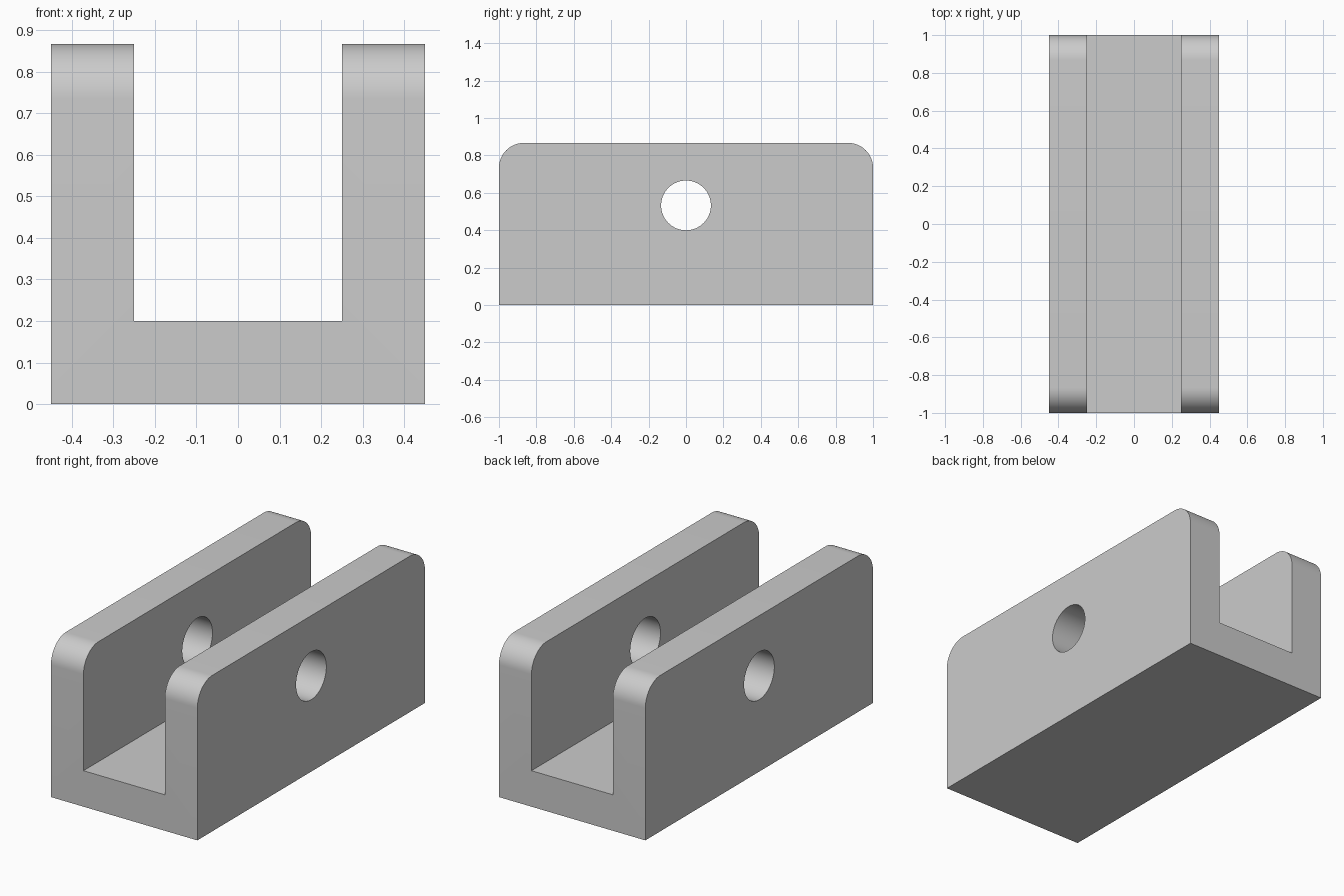
import bpy, bmesh, math

if "Cube" in bpy.data.objects:
    bpy.data.objects.remove(bpy.data.objects["Cube"], do_unlink=True)

HALF_WIDTH, HALF_SLOT, HALF_LENGTH = 0.45, 0.25, 1.0
HEIGHT, FLOOR = 0.867, 0.2
RADIUS, HOLE_Z = 0.133, 0.533

# Plain grey material
grey = bpy.data.materials.new("light grey")
grey.use_nodes = True
colour = (0.6, 0.6, 0.6, 1)
grey.diffuse_color = colour
grey.node_tree.nodes["Principled BSDF"].inputs["Base Color"].default_value = colour

# U-shaped channel, extruded along its length
half = [(HALF_WIDTH, 0), (HALF_WIDTH, HEIGHT), (HALF_SLOT, HEIGHT), (HALF_SLOT, FLOOR)]
profile = half + [(-x, z) for x, z in reversed(half)]
bm = bmesh.new()
face = bm.faces.new([bm.verts.new((x, -HALF_LENGTH, z)) for x, z in profile])
extruded = bmesh.ops.extrude_face_region(bm, geom=[face])["geom"]
bmesh.ops.translate(bm, vec=(0, 2 * HALF_LENGTH, 0),
                    verts=[g for g in extruded if isinstance(g, bmesh.types.BMVert)])

# Rounded upper corners at both ends of each wall
corners = [e for e in bm.edges
           if all(v.co.z > HEIGHT - 0.01 for v in e.verts)
           and abs(e.verts[0].co.y - e.verts[1].co.y) < 0.01]
bmesh.ops.bevel(bm, geom=corners, offset=RADIUS, offset_type='OFFSET',
                segments=16, profile=0.5, affect='EDGES')
bmesh.ops.recalc_face_normals(bm, faces=bm.faces)
mesh = bpy.data.meshes.new("clevis_bracket")
bm.to_mesh(mesh)
bm.free()
mesh.materials.append(grey)
bracket = bpy.data.objects.new("clevis_bracket", mesh)
bpy.context.collection.objects.link(bracket)

# Pin hole through both walls
bpy.ops.mesh.primitive_cylinder_add(vertices=64, radius=RADIUS, depth=1.2,
                                    location=(0, 0, HOLE_Z),
                                    rotation=(0, math.pi / 2, 0))
cutter = bpy.context.object
cutter.name = "pin_hole_cutter"
cutter.data.materials.append(grey)
cut = bracket.modifiers.new("pin_hole", 'BOOLEAN')
cut.operation = 'DIFFERENCE'
cut.solver = 'EXACT'
cut.object = cutter

# Apply the cut and smooth the curved faces
bpy.ops.object.select_all(action='DESELECT')
bracket.select_set(True)
bpy.context.view_layer.objects.active = bracket
bpy.ops.object.modifier_apply(modifier=cut.name)
bpy.data.objects.remove(cutter, do_unlink=True)
bpy.ops.object.shade_smooth_by_angle(angle=math.radians(30))
